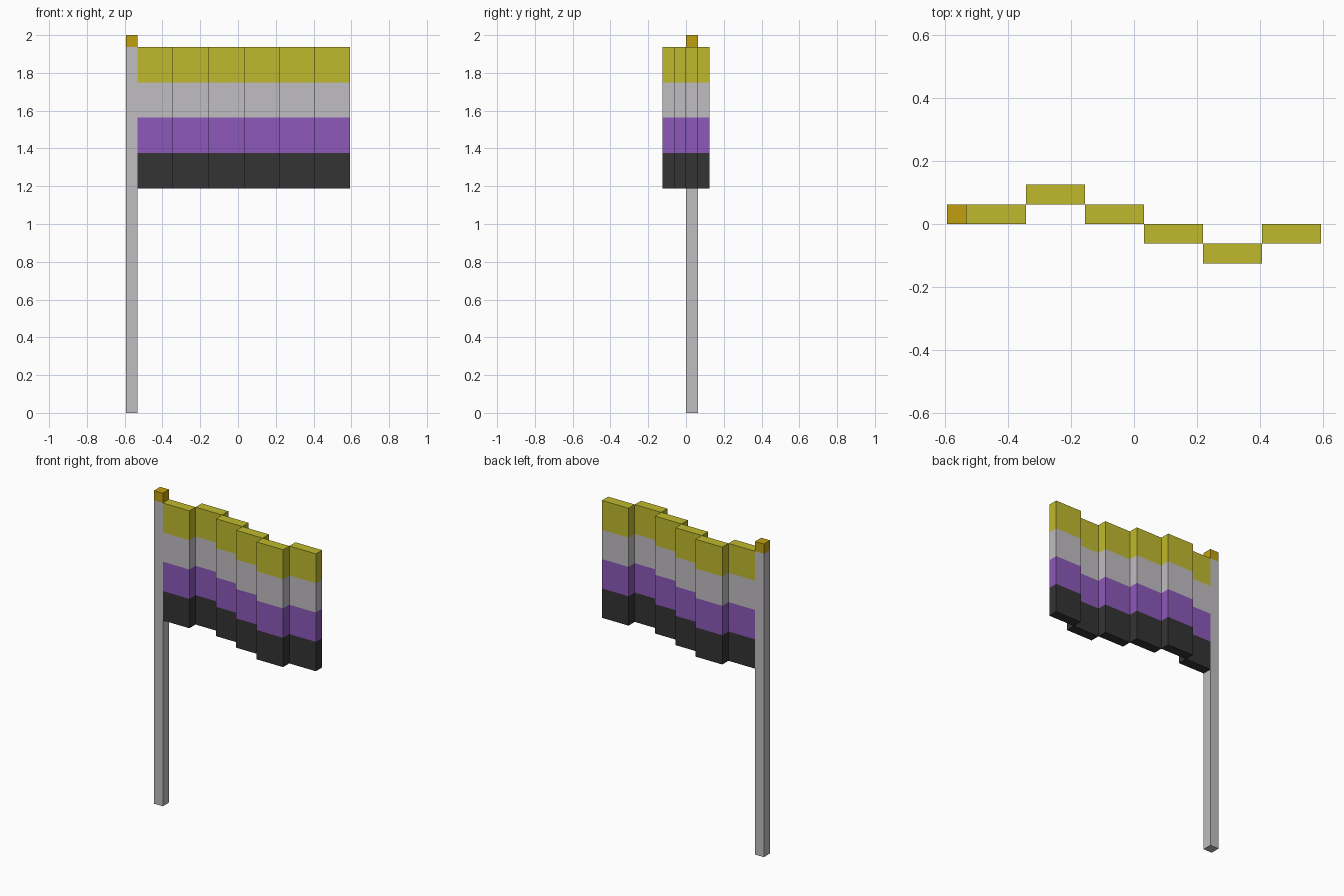
import bpy, bmesh
from mathutils import Vector

cube = bpy.data.objects.get("Cube")
if cube:
    bpy.data.objects.remove(cube, do_unlink=True)

U = 1 / 16          # one block
X0 = -9.5 * U       # outer edge of the pole


def linear(c):
    c /= 255
    return c / 12.92 if c <= 0.04045 else ((c + 0.055) / 1.055) ** 2.4


def material(name, rgb):
    m = bpy.data.materials.new(name)
    m.use_nodes = True
    col = (*[linear(c) for c in rgb], 1)
    m.diffuse_color = col
    bsdf = m.node_tree.nodes["Principled BSDF"]
    bsdf.inputs["Base Color"].default_value = col
    bsdf.inputs["Roughness"].default_value = 0.8
    return m


yellow = material("yellow", (192, 186, 45))
grey = material("light grey", (192, 189, 192))
purple = material("purple", (140, 88, 186))
black = material("charcoal", (52, 52, 52))
gold = material("gold", (192, 160, 16))


def box(name, lo, hi, mats, cuts=()):
    """Box between two corners, cut at given heights; one material per band, from the bottom up."""
    lo, hi = Vector(lo), Vector(hi)
    bm = bmesh.new()
    bmesh.ops.create_cube(bm, size=1)
    for v in bm.verts:
        v.co = Vector((v.co[i] + 0.5) * (hi[i] - lo[i]) + lo[i] for i in range(3))
    for z in cuts:
        bmesh.ops.bisect_plane(bm, geom=bm.verts[:] + bm.edges[:] + bm.faces[:],
                               plane_co=(0, 0, z), plane_no=(0, 0, 1))
    for f in bm.faces:
        z = f.calc_center_median().z
        f.material_index = sum(z > c for c in cuts)
    me = bpy.data.meshes.new(name)
    bm.to_mesh(me)
    bm.free()
    for m in mats:
        me.materials.append(m)
    ob = bpy.data.objects.new(name, me)
    bpy.context.collection.objects.link(ob)
    return ob


# Pole and its cap
box("pole", (X0, 0, 0), (X0 + U, U, 31 * U), [grey])
box("pole_cap", (X0, 0, 31 * U), (X0 + U, U, 32 * U), [gold])

# Waving flag: six striped panels stepped back and forth
for i, step in enumerate((0, 1, 0, -1, -2, -1)):
    x = X0 + U + 3 * U * i
    box(f"flag_panel_{i + 1}", (x, step * U, 19 * U), (x + 3 * U, (step + 1) * U, 31 * U),
        [black, purple, grey, yellow], cuts=(22 * U, 25 * U, 28 * U))
